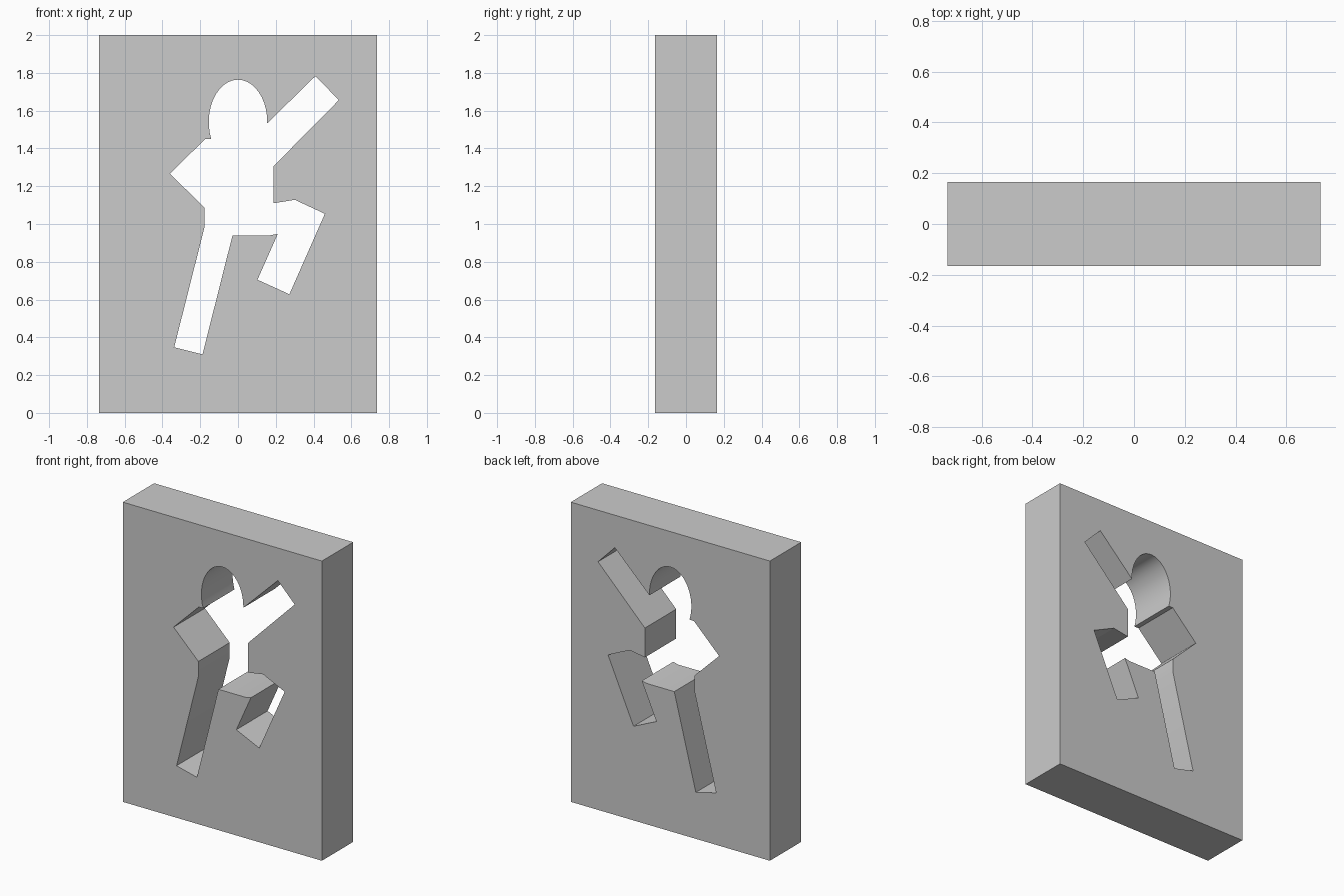
import bpy, bmesh
from math import radians, sin, cos, pi
from mathutils import Matrix

if "Cube" in bpy.data.objects:
    bpy.data.objects.remove(bpy.data.objects["Cube"])

W, H, D = 0.735, 2.0, 0.165  # half width, height, half depth

# Head arc, from lower left over the top to the right shoulder
A0, A1, N = radians(204), radians(-2), 22
head = [(0.155 * cos(A0 + (A1 - A0) * i / N),
         1.541 + 0.223 * sin(A0 + (A1 - A0) * i / N)) for i in range(N + 1)]

# Rest of the figure, clockwise from the raised arm
body = [(0.41, 1.783), (0.534, 1.656), (0.188, 1.306), (0.188, 1.11),   # raised arm, side
        (0.301, 1.128), (0.46, 1.054), (0.272, 0.628), (0.103, 0.705),  # bent leg
        (0.211, 0.948), (0.169, 0.94), (-0.029, 0.94),                  # hips
        (-0.188, 0.31), (-0.338, 0.347), (-0.177, 0.985),               # straight leg
        (-0.177, 1.086), (-0.36, 1.266), (-0.174, 1.45)]                # bent elbow

frame = [(-W, 0), (W, 0), (W, H), (-W, H)]

# Wall panel with the figure-shaped hole, as a filled extruded curve
cu = bpy.data.curves.new("wall_profile", 'CURVE')
cu.dimensions = '2D'
cu.fill_mode = 'BOTH'
cu.extrude = D
for pts in (frame, head + body):
    sp = cu.splines.new('POLY')
    sp.points.add(len(pts) - 1)
    for p, (x, z) in zip(sp.points, pts):
        p.co = (x, z, 0, 1)
    sp.use_cyclic_u = True
tmp = bpy.data.objects.new("wall_profile", cu)
bpy.context.collection.objects.link(tmp)
dg = bpy.context.evaluated_depsgraph_get()
me = bpy.data.meshes.new_from_object(tmp.evaluated_get(dg))
bpy.data.objects.remove(tmp)

# Stand it upright, weld the seams
bm = bmesh.new()
bm.from_mesh(me)
bm.transform(Matrix.Rotation(pi / 2, 4, 'X'))
bmesh.ops.remove_doubles(bm, verts=bm.verts, dist=1e-4)
bmesh.ops.recalc_face_normals(bm, faces=bm.faces)
bm.to_mesh(me)
bm.free()
wall = bpy.data.objects.new("wall_with_figure_hole", me)
bpy.context.collection.objects.link(wall)
bpy.context.view_layer.objects.active = wall
wall.select_set(True)
bpy.ops.object.shade_smooth_by_angle(angle=radians(30))
